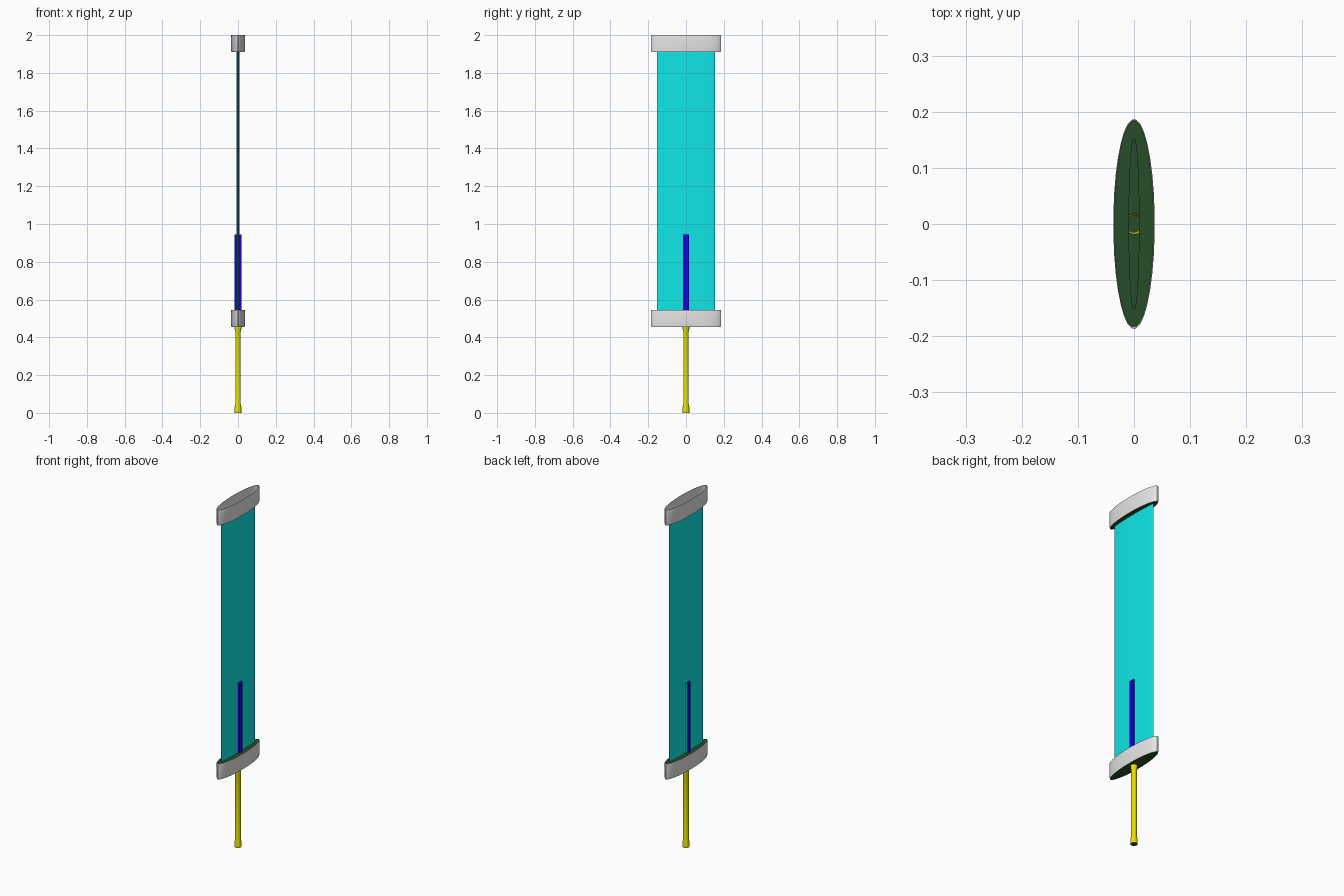
import bpy, bmesh, math

if "Cube" in bpy.data.objects:
    bpy.data.objects.remove(bpy.data.objects["Cube"])

N = 32  # sides of every ring


def material(name, rgb):
    m = bpy.data.materials.new(name)
    m.diffuse_color = (*rgb, 1)
    m.use_nodes = True
    m.node_tree.nodes["Principled BSDF"].inputs["Base Color"].default_value = m.diffuse_color
    return m


GREY = material("light_grey", (0.8, 0.8, 0.8))
GREEN = material("dark_green", (0.02, 0.075, 0.02))
CYAN = material("cyan", (0.005, 0.8, 0.8))
YELLOW = material("yellow", (0.8, 0.75, 0.0))
BLUE = material("blue", (0.012, 0.0, 0.8))


def finish(bm, name, mats):
    me = bpy.data.meshes.new(name)
    bm.to_mesh(me)
    bm.free()
    for m in mats:
        me.materials.append(m)
    ob = bpy.data.objects.new(name, me)
    bpy.context.collection.objects.link(ob)
    bpy.ops.object.select_all(action='DESELECT')
    ob.select_set(True)
    bpy.context.view_layer.objects.active = ob
    bpy.ops.object.shade_smooth_by_angle(angle=math.radians(30))
    return ob


def loft(name, rings, mats, close_bottom=False):
    """Open elliptical shell; rings (rx, ry, z) run from bottom to top.
    Horizontal faces take the second material."""
    bm = bmesh.new()
    loops = []
    for rx, ry, z in rings:
        loops.append([bm.verts.new((rx * math.cos(a), ry * math.sin(a), z))
                      for a in ((i + 0.5) * 2 * math.pi / N for i in range(N))])
    for (lo, hi), (r0, r1) in zip(zip(loops, loops[1:]), zip(rings, rings[1:])):
        for i in range(N):
            j = (i + 1) % N
            f = bm.faces.new((lo[i], lo[j], hi[j], hi[i]))
            f.material_index = int(abs(r0[2] - r1[2]) < 1e-5)
    if close_bottom:
        bm.faces.new(loops[0][::-1]).material_index = 1
    return finish(bm, name, mats)


BX, BY = 0.009, 0.153   # blade half sizes
CX, CY = 0.037, 0.187   # collar half sizes
P, PF = 0.0145, 0.018   # pipe shaft and flared ends


def collar(z):
    return [(CX - .002, CY - .003, z), (CX, CY, z + .012),
            (CX, CY, z + .078), (CX - .001, CY - .001, z + .09)]


# pipe handle, flared at both ends, closed at the foot
loft("pipe_handle", [(PF, PF, 0), (PF, PF, .03), (P, P, .045),
                     (P, P, .43), (PF, PF, .445), (PF, PF, .455)],
     [YELLOW, GREEN], close_bottom=True)

# lower collar: floor around the pipe, roof around the blade
loft("lower_collar", [(PF, PF, .455)] + collar(.455) + [(BX, BY, .545)], [GREY, GREEN])

# hollow flat blade
loft("blade", [(BX, BY, .545), (BX, BY, 1.91)], [CYAN, GREEN])

# upper collar: floor around the blade, open top
loft("upper_collar", [(BX, BY, 1.91)] + collar(1.91), [GREY, GREEN])

# raised bars on both broad sides of the blade
for side, name in ((1, "right_bar"), (-1, "left_bar")):
    bm = bmesh.new()
    bmesh.ops.create_cube(bm, size=1)
    for v in bm.verts:
        v.co.x = side * (0.0135 + v.co.x * 0.010)
        v.co.y *= 0.03
        v.co.z = 0.745 + v.co.z * 0.4
    bmesh.ops.recalc_face_normals(bm, faces=bm.faces)
    for f in bm.faces:  # front edge of the left bar keeps the blade colour
        f.material_index = int(side < 0 and f.normal.y < -0.5)
    finish(bm, name, [BLUE, CYAN])
